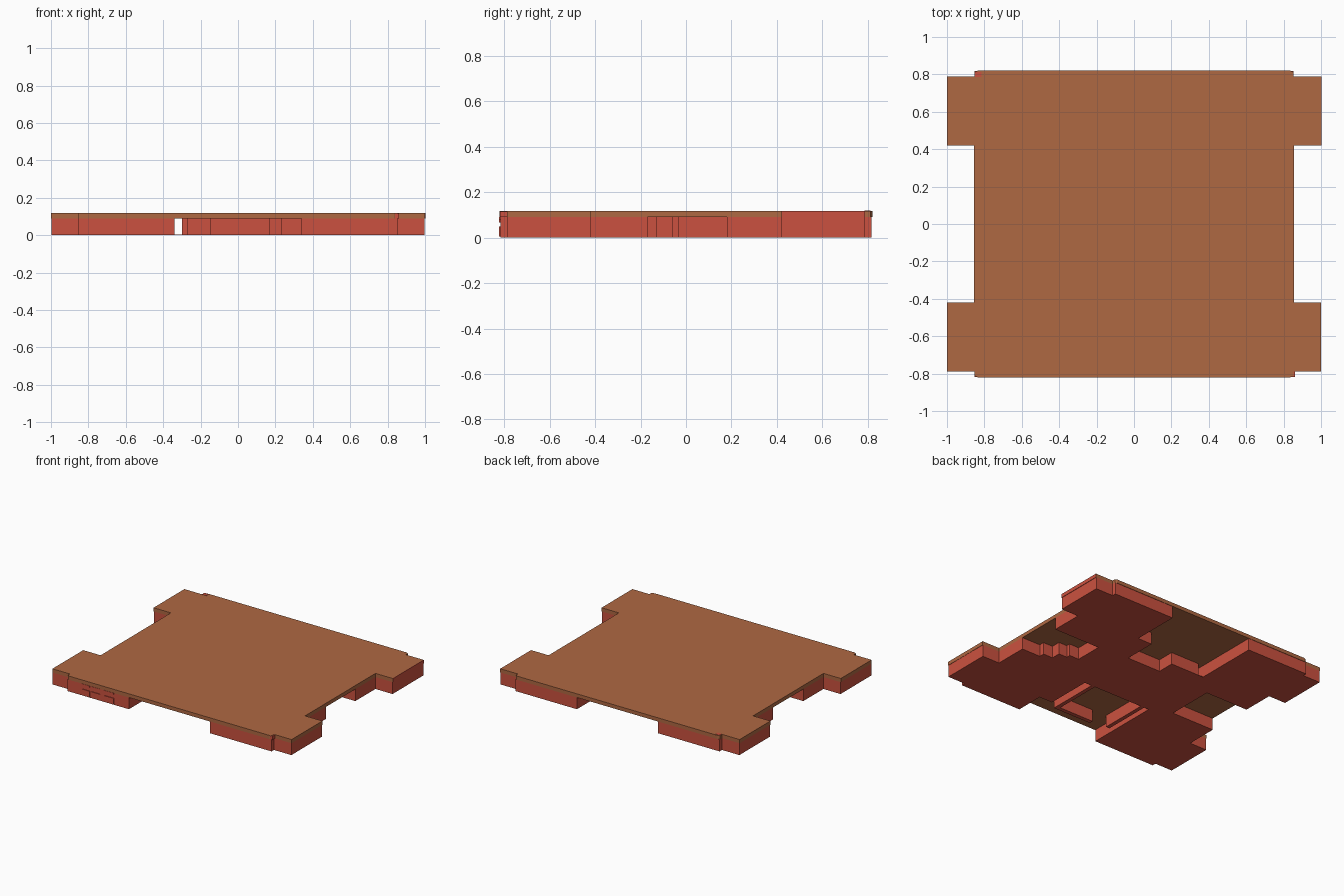
import bpy, bmesh

if "Cube" in bpy.data.objects:
    bpy.data.objects.remove(bpy.data.objects["Cube"])

def mat(name, col):
    m = bpy.data.materials.new(name)
    m.diffuse_color = (*col, 1)
    m.use_nodes = True
    m.node_tree.nodes["Principled BSDF"].inputs["Base Color"].default_value = m.diffuse_color
    return m

RED = mat("brick red", (0.60, 0.083, 0.05))
BROWN = mat("roof brown", (0.43, 0.14, 0.055))
T, R = 0.118, 0.09   # roof top, wall top


def prism(name, pts, z0, z1, m):
    bm = bmesh.new()
    f = bm.faces.new([bm.verts.new((x, y, z0)) for x, y in pts])
    up = bmesh.ops.extrude_face_region(bm, geom=[f])["geom"]
    bmesh.ops.translate(bm, vec=(0, 0, z1 - z0),
                        verts=[v for v in up if isinstance(v, bmesh.types.BMVert)])
    bmesh.ops.recalc_face_normals(bm, faces=bm.faces)
    me = bpy.data.meshes.new(name)
    bm.to_mesh(me)
    bm.free()
    me.materials.append(m)
    ob = bpy.data.objects.new(name, me)
    bpy.context.collection.objects.link(ob)
    return ob


def box(name, x0, x1, y0, y1, z0=0.0, z1=R, m=RED):
    return prism(name, [(x0, y0), (x1, y0), (x1, y1), (x0, y1)], z0, z1, m)


# Roof slab: quarter outline mirrored round the plan
q = [(0.855, 0.42), (1, 0.42), (1, 0.788), (0.853, 0.788), (0.853, 0.812), (0.835, 0.82)]
outline = (q + [(-x, y) for x, y in reversed(q)] +
           [(-x, -y) for x, y in q] + [(x, -y) for x, y in reversed(q)])
prism("roof_slab", outline, R, T, BROWN)

# East and west room blocks: C-shaped plans with projecting corner wings
def wing_block(name, s, inner, recess, lo, hi):
    p = [(inner, -0.817), (0.853, -0.817), (0.853, -0.788), (0.998, -0.788), (0.998, -0.42),
         (0.855, -0.42), (0.855, lo), (recess, lo), (recess, hi), (0.855, hi), (0.855, 0.42),
         (0.998, 0.42), (0.998, 0.788), (0.853, 0.788), (0.853, 0.817), (inner, 0.817)]
    prism(name, [(s * x, y) for x, y in p], 0, R, RED)

wing_block("east_rooms", 1, 0.34, 0.47, -0.17, 0.18)
wing_block("west_rooms", -1, 0.34, 0.50, -0.18, 0.18)

# Central hall, with the open passage beside it floored by a thin plate
box("central_hall", -0.30, 0.34, -0.25, 0.20)
box("passage_floor", -0.34, -0.30, -0.25, 0.33, 0, 0.003)

# Back court rooms
box("back_closet", -0.30, -0.06, 0.20, 0.33)
box("back_side_room", 0.22, 0.34, 0.20, 0.45)
# Front court rooms and partitions
box("front_partition", 0.14, 0.17, -0.65, -0.25)
box("front_cross_partition", -0.15, 0.14, -0.65, -0.62)
box("front_side_room", 0.23, 0.34, -0.60, -0.25)
box("front_hall_partition", -0.30, -0.27, -0.62, -0.25)

# Stepped closets inside the east porch
for i, (x, y0, y1) in enumerate([(0.70, -0.17, -0.13), (0.62, -0.13, -0.06), (0.55, -0.06, -0.03)]):
    box(f"east_porch_step_{i}", 0.47, x, y0, y1)

# Front window and panel plates
for i, (x0, x1, z0, z1) in enumerate([(-0.73, -0.665, 0.08, 0.09), (-0.73, -0.665, 0.004, 0.05),
                                      (-0.65, -0.58, 0.067, 0.09), (-0.65, -0.58, 0.03, 0.05),
                                      (-0.545, -0.465, 0.08, 0.09), (-0.545, -0.465, 0.004, 0.05)]):
    box(f"front_window_{i}", x0, x1, -0.822, -0.816, z0, z1)

# Red wall edge exposed at the north-east wing and corner downpipes
box("east_wing_fascia", 0.998, 1.0015, 0.42, 0.788, R, T)
box("back_corner_cap", -0.85, -0.815, 0.785, 0.812, R, T + 0.002)
box("front_downpipe", 0.835, 0.86, -0.818, -0.788, R, T - 0.002)
